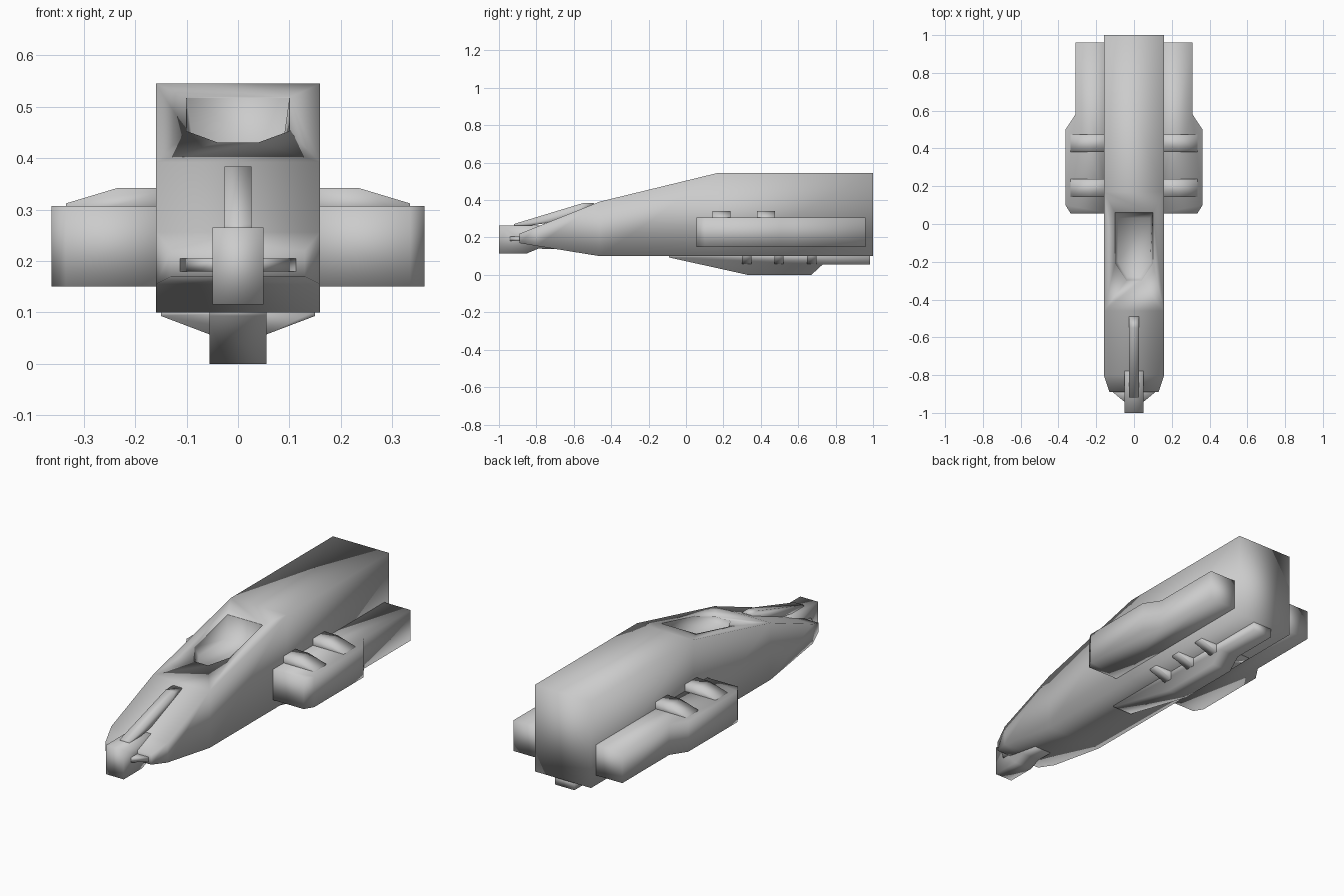
import bpy, bmesh

cube = bpy.data.objects.get("Cube")
if cube:
    bpy.data.objects.remove(cube, do_unlink=True)

grey = bpy.data.materials.new("hull_grey")
grey.use_nodes = True
COLOUR = (0.6, 0.6, 0.6, 1)
grey.diffuse_color = COLOUR
grey.node_tree.nodes["Principled BSDF"].inputs["Base Color"].default_value = COLOUR


def finish(name, bm):
    """Turn a bmesh into a smooth shaded object."""
    bmesh.ops.recalc_face_normals(bm, faces=bm.faces)
    for face in bm.faces:
        face.smooth = True
    mesh = bpy.data.meshes.new(name)
    bm.to_mesh(mesh)
    bm.free()
    mesh.materials.append(grey)
    obj = bpy.data.objects.new(name, mesh)
    bpy.context.collection.objects.link(obj)
    return obj


def loft(name, rings):
    """Skin closed rings of points and cap both ends."""
    bm = bmesh.new()
    rows = [[bm.verts.new(p) for p in ring] for ring in rings]
    count = len(rows[0])
    for a, b in zip(rows, rows[1:]):
        for i in range(count):
            j = (i + 1) % count
            bm.faces.new((a[i], a[j], b[j], b[i]))
    bm.faces.new(rows[0])
    bm.faces.new(rows[-1])
    return finish(name, bm)


def side_slab(name, profile, half):
    """Extrude a (y, z) profile across x."""
    return loft(name, [[(x, y, z) for y, z in profile] for x in (-half, half)])


def plan_slab(name, outline, low, high):
    """Extrude an (x, y) outline upwards."""
    return loft(name, [[(x, y, z) for x, y in outline] for z in (low, high)])


def front_slab(name, section, start, end):
    """Extrude an (x, z) section along y."""
    return loft(name, [[(x, y, z) for x, z in section] for y in (start, end)])


# Hull: stations of y, half width, bottom and top
stations = [(-.89, .13, .17, .22), (-.8, .16, .155, .256), (-.46, .16, .10, .392),
            (.17, .16, .10, .545), (1, .16, .10, .545)]
hull = loft("hull", [[(-w, y, b), (w, y, b), (w, y, t), (-w, y, t)]
                     for y, w, b, t in stations])

# Sunken cockpit cut into the sloping top
rim = [(-.1, .06), (-.1, -.21), (-.04, -.3), (.04, -.3), (.1, -.21), (.1, .06)]
cutter = loft("cockpit_cutter", [[(x * .85, y * .85 - .02, .41) for x, y in rim],
                                 [(x, y, .43 + (y + .3) * .242) for x, y in rim],
                                 [(x, y, .6) for x, y in rim]])
cutter.hide_render = True
cutter.hide_viewport = True
cut = hull.modifiers.new("cockpit", "BOOLEAN")
cut.operation = "DIFFERENCE"
cut.solver = "EXACT"
cut.object = cutter

# Nose gun housing, sight fin and small wing plate
side_slab("nose_housing", [(-1, .115), (-.85, .115), (-.79, .14), (-.6, .137),
                           (-.77, .265), (-1, .265)], .05)
side_slab("nose_fin", [(-.92, .25), (-.92, .272), (-.55, .384), (-.49, .384),
                       (-.6, .3)], .026)
plan_slab("nose_plate", [(-.125, -.88), (-.04, -.95), (.04, -.95), (.125, -.88)],
          .18, .205)

# Side pods with two ribs on each
pod = [(.12, .96), (.31, .96), (.31, .58), (.363, .5), (.363, .1), (.335, .055), (.12, .055)]
rib = [(.12, .28), (.335, .28), (.335, .312), (.235, .342), (.12, .342)]
for side, sign in (("left", 1), ("right", -1)):
    plan_slab(side + "_pod", [(x * sign, y) for x, y in pod], .15, .307)
    for number, y in enumerate((.143, .38)):
        front_slab(f"{side}_pod_rib_{number + 1}", [(x * sign, z) for x, z in rib],
                   y, y + .095)

# Belly keel with three cross braces
side_slab("belly_keel", [(-.09, .11), (-.09, .093), (.33, 0), (.67, 0), (.73, .055),
                         (.985, .055), (.985, .11)], .055)
brace = [(-.15, .103), (-.15, .093), (-.055, .057), (.055, .057), (.15, .093), (.15, .103)]
for number, y in enumerate((.3, .472, .648)):
    front_slab(f"belly_brace_{number + 1}", brace, y, y + .05)
